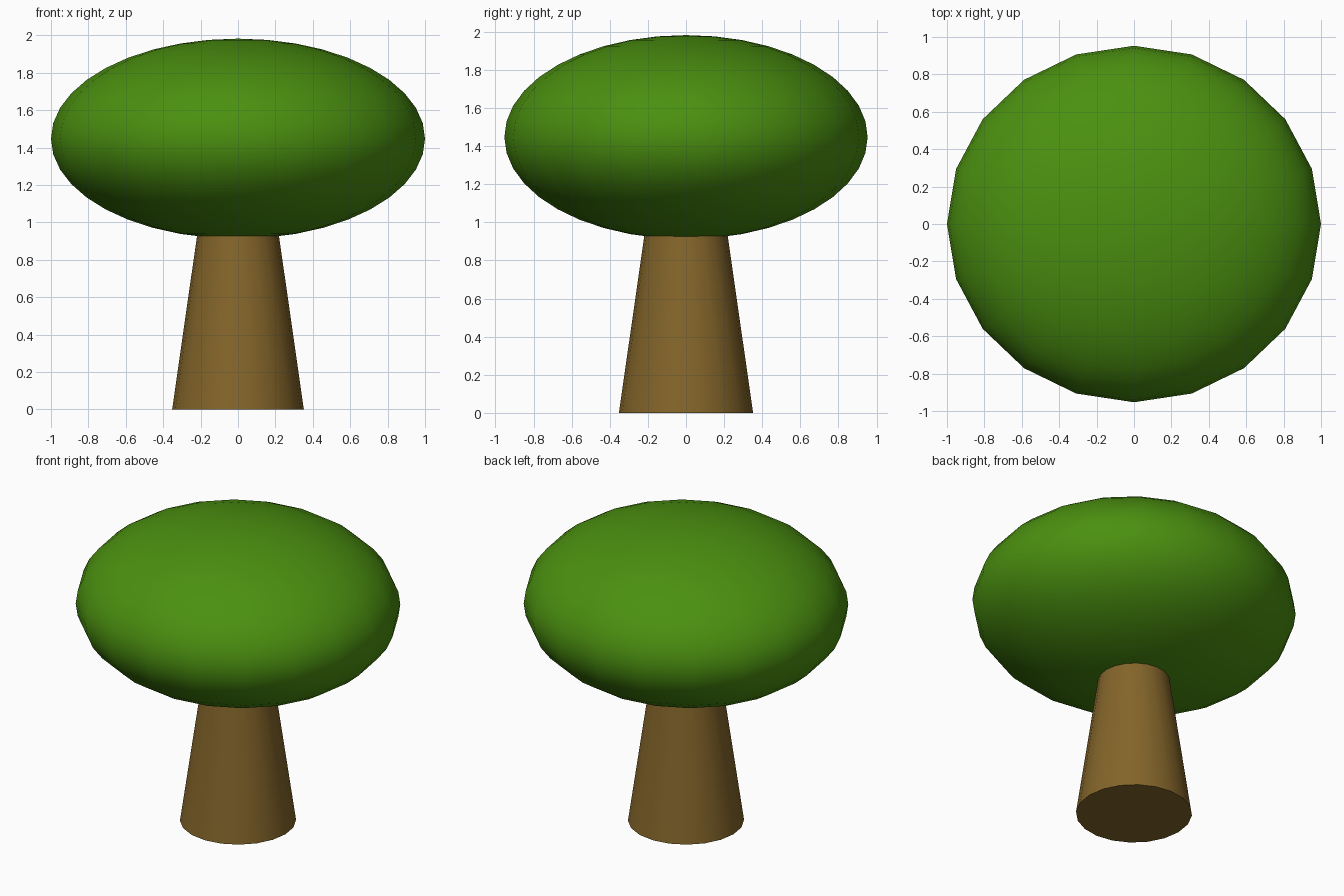
import bpy

if "Cube" in bpy.data.objects:
    bpy.data.objects.remove(bpy.data.objects["Cube"])


def finish(obj, name, color):
    obj.name = name
    mat = bpy.data.materials.new(name + "_color")
    mat.diffuse_color = color
    mat.use_nodes = True
    mat.node_tree.nodes["Principled BSDF"].inputs["Base Color"].default_value = mat.diffuse_color
    obj.data.materials.append(mat)
    bpy.ops.object.shade_smooth_by_angle()


# Tapered trunk, its top buried inside the canopy
TRUNK_TOP = 1.06
bpy.ops.mesh.primitive_cone_add(vertices=20, radius1=0.352, radius2=0.20,
                                depth=TRUNK_TOP, location=(0, 0, TRUNK_TOP / 2))
finish(bpy.context.object, "trunk", (0.23, 0.13, 0.023, 1))

# Flattened canopy
bpy.ops.mesh.primitive_uv_sphere_add(segments=20, ring_count=20, radius=1,
                                     location=(0, 0, 1.447))
canopy = bpy.context.object
canopy.scale = (1.0, 0.953, 0.535)
bpy.ops.object.transform_apply(location=False, rotation=False, scale=True)
finish(canopy, "canopy", (0.07, 0.28, 0.005, 1))
